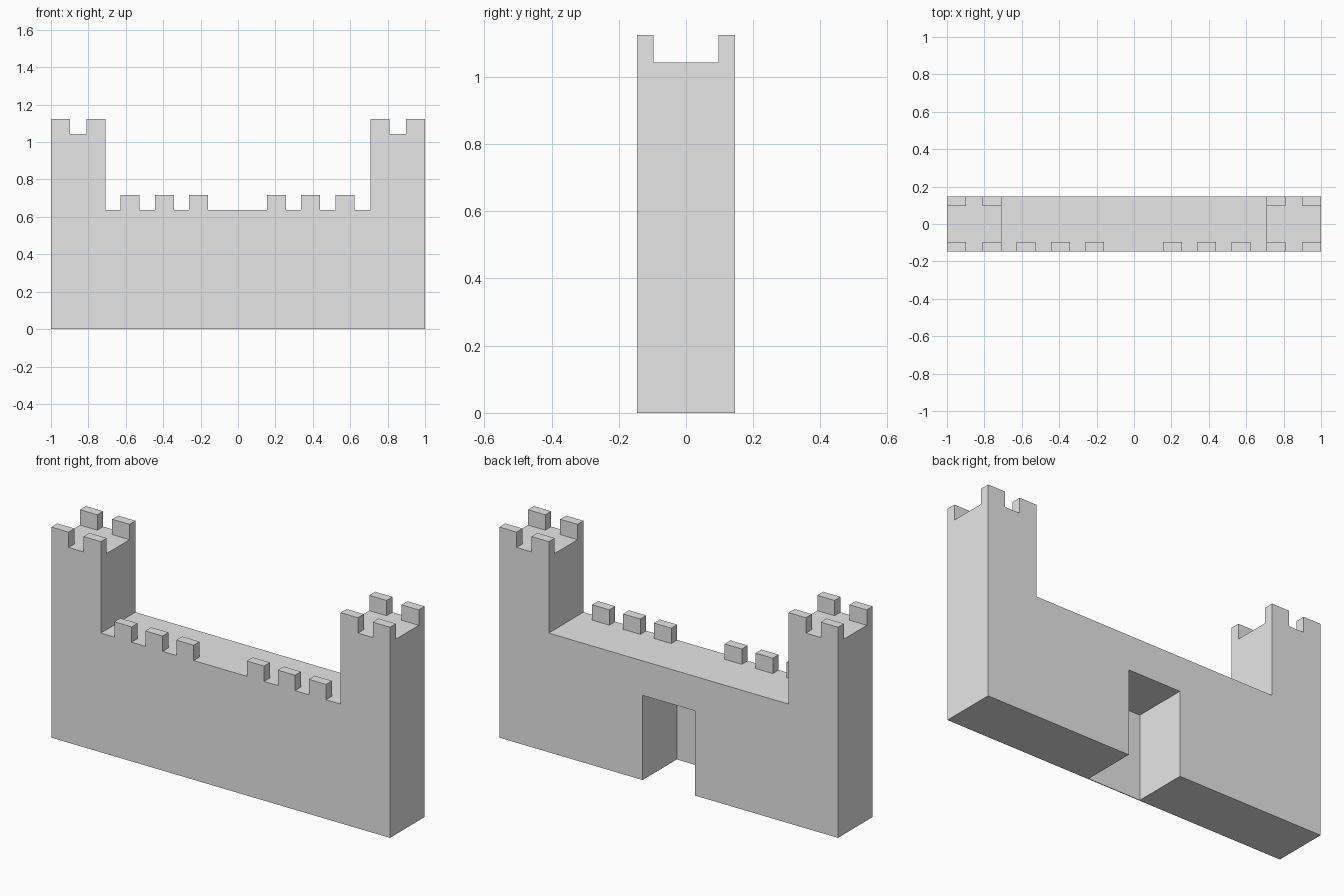
import bpy
import bmesh
from mathutils import Matrix, Vector

cube = bpy.data.objects.get("Cube")
if cube:
    bpy.data.objects.remove(cube, do_unlink=True)

stone = bpy.data.materials.new("grey_stone")
stone.use_nodes = True
colour = (0.8, 0.8, 0.8, 1)
stone.diffuse_color = colour
stone.node_tree.nodes["Principled BSDF"].inputs["Base Color"].default_value = colour

HALF_DEPTH = 0.146
WALL_TOP, TOWER_TOP, GATE_TOP = 0.636, 1.042, 0.452
TOWER_IN, GATE_HALF = 0.708, 0.154
MERLON = Vector((0.102, 0.05, 0.082))


def block(name, low, high):
    """Flat-faced box between two corners."""
    low, high = Vector(low), Vector(high)
    bm = bmesh.new()
    bmesh.ops.create_cube(
        bm, size=1, matrix=Matrix.Translation((low + high) / 2) @ Matrix.Diagonal((*(high - low), 1)))
    mesh = bpy.data.meshes.new(name)
    bm.to_mesh(mesh)
    bm.free()
    mesh.materials.append(stone)
    obj = bpy.data.objects.new(name, mesh)
    bpy.context.collection.objects.link(obj)


def merlon(name, x, y, z):
    """Battlement block from its lowest corner."""
    corner = Vector((x, y, z))
    block(name, corner, corner + MERLON)


front = -HALF_DEPTH
back = HALF_DEPTH - MERLON.y

# Towers and wall sections on both sides of the gate
for side, sign in (("left", 1), ("right", -1)):
    for part, inner, outer, top in (("tower", TOWER_IN, 1, TOWER_TOP),
                                    ("wall", GATE_HALF, TOWER_IN, WALL_TOP)):
        x0, x1 = sorted((sign * inner, sign * outer))
        block(f"{side}_{part}", (x0, front, 0), (x1, HALF_DEPTH, top))

    # Corner merlons on the tower
    tower_start = min(sign * TOWER_IN, sign)
    for x in (tower_start, tower_start + 1 - TOWER_IN - MERLON.x):
        for y in (front, back):
            merlon(f"{side}_tower_merlon", x, y, TOWER_TOP)

# Merlons along the front of each wall
for side, start in (("left", GATE_HALF), ("right", -0.628)):
    for i in range(3):
        merlon(f"{side}_wall_merlon", start + i * 0.183, front, WALL_TOP)

# Gate: lintel over the passage and a thin door flush with the front
block("gate_lintel", (-GATE_HALF, front, GATE_TOP), (GATE_HALF, HALF_DEPTH, WALL_TOP))
block("gate_door", (-GATE_HALF, front, 0), (GATE_HALF, front + 0.004, GATE_TOP))
